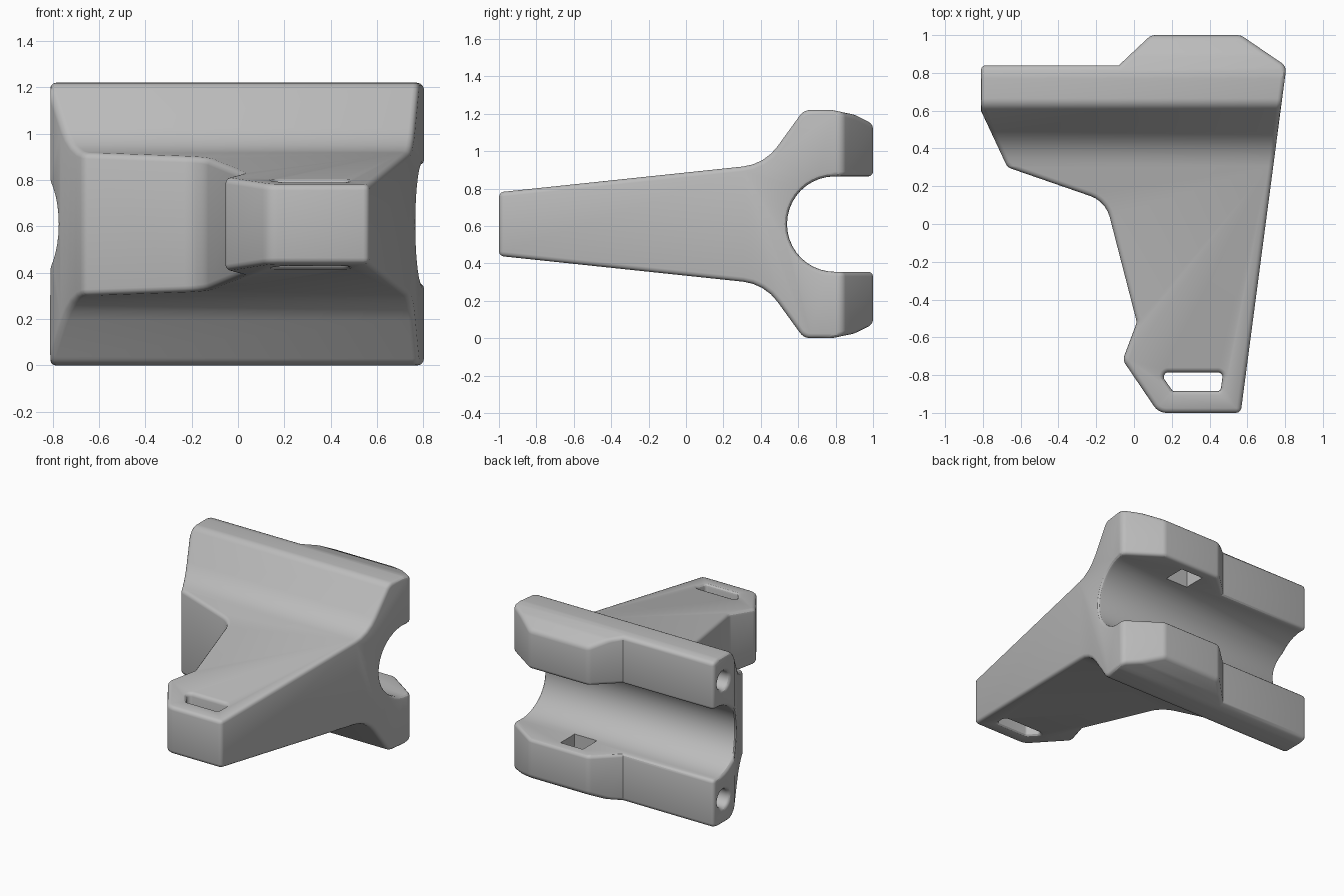
import bpy, bmesh, math
from mathutils import Vector

if "Cube" in bpy.data.objects:
    bpy.data.objects.remove(bpy.data.objects["Cube"], do_unlink=True)

MID = 0.61  # height of the symmetry plane

grey = bpy.data.materials.new("matte grey")
grey.use_nodes = True
grey.diffuse_color = (0.5, 0.5, 0.5, 1)
grey.node_tree.nodes["Principled BSDF"].inputs["Base Color"].default_value = (0.5, 0.5, 0.5, 1)


def rounded(corners):
    """Polygon from (u, v, radius) corners, each replaced by an arc."""
    out = []
    n = len(corners)
    for i, (u, v, r) in enumerate(corners):
        p = Vector((u, v))
        if r == 0:
            out.append(p)
            continue
        a = (Vector(corners[i - 1][:2]) - p).normalized()
        b = (Vector(corners[(i + 1) % n][:2]) - p).normalized()
        half = a.angle(b) / 2
        centre = p + (a + b).normalized() * (r / math.sin(half))
        start = p + a * (r / math.tan(half)) - centre
        end = p + b * (r / math.tan(half)) - centre
        steps = max(2, round((math.pi - 2 * half) / math.radians(11)))
        for k in range(steps + 1):
            out.append(centre + start.lerp(end, k / steps).normalized() * r)
    return out


def prism(name, points, place, low, high):
    """Extrude a 2D outline; place(u, v, w) maps it into space."""
    bm = bmesh.new()
    rings = [[bm.verts.new(place(p[0], p[1], w)) for p in points] for w in (low, high)]
    bm.faces.new(rings[0])
    bm.faces.new(rings[1])
    n = len(points)
    for i in range(n):
        j = (i + 1) % n
        bm.faces.new((rings[0][i], rings[0][j], rings[1][j], rings[1][i]))
    bmesh.ops.recalc_face_normals(bm, faces=bm.faces)
    mesh = bpy.data.meshes.new(name)
    bm.to_mesh(mesh)
    bm.free()
    obj = bpy.data.objects.new(name, mesh)
    bpy.context.scene.collection.objects.link(obj)
    return obj


def combine(body, tool, operation):
    """Apply a boolean and remove the tool."""
    mod = body.modifiers.new("cut", "BOOLEAN")
    mod.operation, mod.object, mod.solver = operation, tool, "EXACT"
    bpy.context.view_layer.update()
    result = body.evaluated_get(bpy.context.evaluated_depsgraph_get())
    mesh = bpy.data.meshes.new_from_object(result)
    body.modifiers.clear()
    body.data = mesh
    bpy.data.objects.remove(tool, do_unlink=True)


def along_x(u, v, w):
    return (w, u, v)


def along_z(u, v, w):
    return (u, v, w)


# Side outline: tapered arm opening into a jaw with a round channel
upper = rounded([(-1.05, 0.165, 0), (0.42, 0.32, 0.26), (0.63, 0.61, 0.07),
                 (0.78, 0.61, 0.1), (0.9, 0.585, 0.1), (1.05, 0.51, 0), (1.05, 0.255, 0)])
channel = [Vector((0.795 - 0.255 * math.sin(a), 0.255 * math.cos(a)))
           for a in (math.pi / 2 * k / 10 for k in range(11))]
half_outline = upper + channel
side = half_outline + [Vector((p.x, -p.y)) for p in reversed(half_outline[:-1])]
side = [(p.x, p.y + MID) for p in side]
body = prism("clamp_body", side, along_x, -1.2, 1.2)

# Top outline: wide back rail with a bulge, narrowing to the arm tip
plan = rounded([(-0.81, 0.84, 0), (-0.08, 0.84, 0), (0.09, 1.0, 0.06), (0.565, 1.0, 0.06),
                (0.807, 0.835, 0.05), (0.565, -1.0, 0), (0.13, -1.0, 0.08),
                (-0.06, -0.72, 0.05), (0.015, -0.52, 0.05), (-0.15, 0.12, 0.16),
                (-0.67, 0.30, 0.05), (-0.81, 0.6, 0)])
combine(body, prism("plan_cutter", plan, along_z, -1, 3), "INTERSECT")

# Strap slot through the arm tip
slot = rounded([(0.135, -0.785, 0.025), (0.472, -0.785, 0.025),
                (0.458, -0.885, 0.02), (0.205, -0.885, 0.02)])
combine(body, prism("slot_cutter", slot, along_z, -1, 3), "DIFFERENCE")

# Blind round bores in the end of each jaw
for z in (MID + 0.43, MID - 0.43):
    ring = [(0.722 + 0.065 * math.cos(math.tau * k / 32), z + 0.065 * math.sin(math.tau * k / 32))
            for k in range(32)]
    combine(body, prism("bore_cutter", ring, along_x, -1.2, 0.1), "DIFFERENCE")

# Round every sharp outer edge
bm = bmesh.new()
bm.from_mesh(body.data)
bmesh.ops.remove_doubles(bm, verts=bm.verts, dist=0.0005)
bmesh.ops.dissolve_limit(bm, angle_limit=math.radians(0.3), verts=bm.verts, edges=bm.edges)
sharp = [e for e in bm.edges if len(e.link_faces) == 2
         and e.calc_face_angle_signed() > math.radians(30)]
bmesh.ops.bevel(bm, geom=sharp, offset=0.025, offset_type="OFFSET", segments=3, profile=0.5,
                affect="EDGES", clamp_overlap=False)
bm.to_mesh(body.data)
bm.free()

# Square pockets in the inner faces of both jaws
pocket = [(0.18, 0.77), (0.36, 0.77), (0.36, 0.93), (0.18, 0.93)]
for low, high in ((0.16, 0.45), (0.77, 1.06)):
    combine(body, prism("pocket_cutter", pocket, along_z, low, high), "DIFFERENCE")

body.data.materials.clear()
body.data.materials.append(grey)
bpy.context.view_layer.objects.active = body
body.select_set(True)
bpy.ops.object.shade_smooth_by_angle(angle=math.radians(30))
